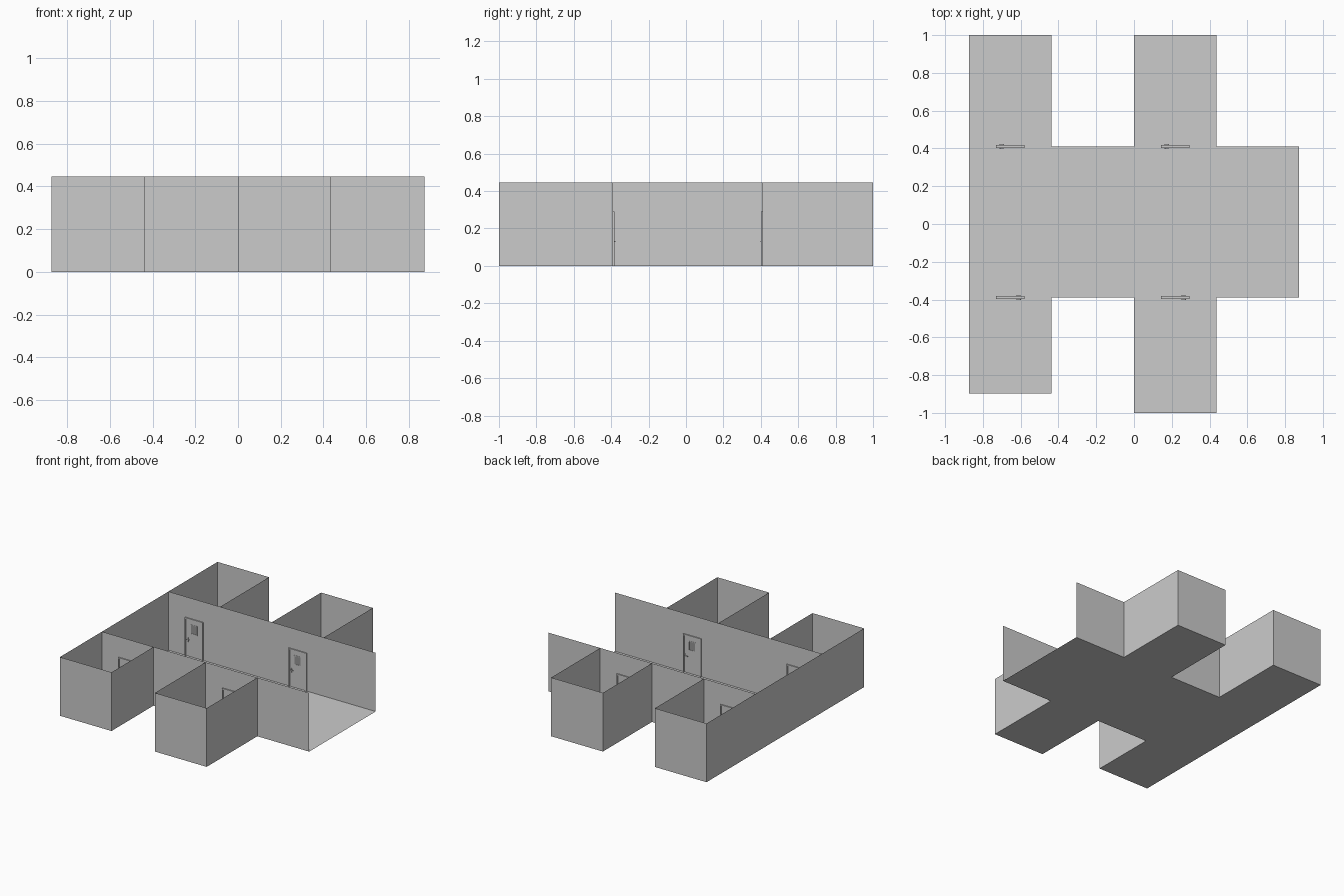
import bpy
import bmesh
from mathutils import Matrix, Vector

cube = bpy.data.objects.get("Cube")
if cube:
    bpy.data.objects.remove(cube, do_unlink=True)


def material(name, grey):
    m = bpy.data.materials.new(name)
    m.use_nodes = True
    colour = (grey, grey, grey, 1)
    m.diffuse_color = colour
    m.node_tree.nodes["Principled BSDF"].inputs["Base Color"].default_value = colour
    return m


PLASTER = material("light grey", 0.6)
GLASS = material("dark grey glass", 0.3)

# Plan dimensions
X0, X1 = -0.873, 0.873            # corridor ends
Y0, Y1 = -0.39, 0.41              # corridor side walls
HEIGHT = 0.447
ROOMS = {                         # x min, x max, corridor wall, far wall
    "back_right_room": (X0, -0.438, Y1, 1.0),
    "back_left_room": (0.0, 0.436, Y1, 1.0),
    "front_right_room": (X0, -0.438, Y0, -0.897),
    "front_left_room": (0.0, 0.436, Y0, -1.0),
}


def finish(name, bm, *mats):
    mesh = bpy.data.meshes.new(name)
    bm.to_mesh(mesh)
    bm.free()
    for m in mats:
        mesh.materials.append(m)
    obj = bpy.data.objects.new(name, mesh)
    bpy.context.collection.objects.link(obj)
    return obj


def wall(name, path):
    """Thin wall raised along a plan path."""
    bm = bmesh.new()
    low = [bm.verts.new((x, y, 0)) for x, y in path]
    high = [bm.verts.new((x, y, HEIGHT)) for x, y in path]
    for i in range(len(path) - 1):
        bm.faces.new((low[i], low[i + 1], high[i + 1], high[i]))
    finish(name, bm, PLASTER)


def floor(name, xa, xb, ya, yb):
    ya, yb = sorted((ya, yb))
    bm = bmesh.new()
    bm.faces.new([bm.verts.new((x, y, 0)) for x, y in
                  ((xa, ya), (xb, ya), (xb, yb), (xa, yb))])
    finish(name, bm, PLASTER)


def box(bm, xa, xb, za, zb, depth, y=0.0, mat=0):
    """Box in the door's plane, with its thickness centred on y."""
    centre = Vector(((xa + xb) / 2, y, (za + zb) / 2))
    scale = Matrix.Diagonal((xb - xa, depth, zb - za, 1))
    made = bmesh.ops.create_cube(bm, size=1, matrix=Matrix.Translation(centre) @ scale)
    for f in {f for v in made["verts"] for f in v.link_faces}:
        f.material_index = mat


def ring(bm, half, za, zb, t, depth, sill):
    """Rectangular surround of bars of width t."""
    box(bm, -half, -half + t, za, zb, depth)
    box(bm, half - t, half, za, zb, depth)
    box(bm, -half + t, half - t, zb - t, zb, depth)
    if sill:
        box(bm, -half + t, half - t, za, za + t, depth)


def door(name, x, y, turned):
    bm = bmesh.new()
    # Frame and leaf
    ring(bm, 0.076, 0, 0.291, 0.009, 0.016, False)
    box(bm, -0.066, 0.066, 0.003, 0.281, 0.008)
    # Small window with its trim
    ring(bm, 0.029, 0.176, 0.248, 0.005, 0.012, True)
    box(bm, -0.024, 0.024, 0.181, 0.243, 0.009, mat=1)
    # Handle plate, stem and lever on both sides
    for side in (-1, 1):
        box(bm, -0.060, -0.048, 0.110, 0.142, 0.003, side * 0.005)
        box(bm, -0.057, -0.051, 0.127, 0.133, 0.005, side * 0.008)
        box(bm, -0.057, -0.032, 0.127, 0.133, 0.003, side * 0.011)
    obj = finish(name, bm, PLASTER, GLASS)
    obj.location = (x, y, 0)
    obj.rotation_euler.z = 3.14159 if turned else 0


# Corridor, open at its left end
floor("corridor_floor", X0, X1, Y0, Y1)
wall("corridor_end_wall", [(X0, Y0), (X0, Y1)])
wall("corridor_front_wall", [(X0, Y0), (X1, Y0)])
wall("corridor_back_wall", [(X0, Y1), (X1, Y1)])

# Four side rooms, each with a door to the corridor
for name, (xa, xb, near, far) in ROOMS.items():
    floor(name + "_floor", xa, xb, near, far)
    wall(name + "_walls", [(xa, near), (xa, far), (xb, far), (xb, near)])
    door(name + "_door", (xa + xb) / 2, near, near < 0)
